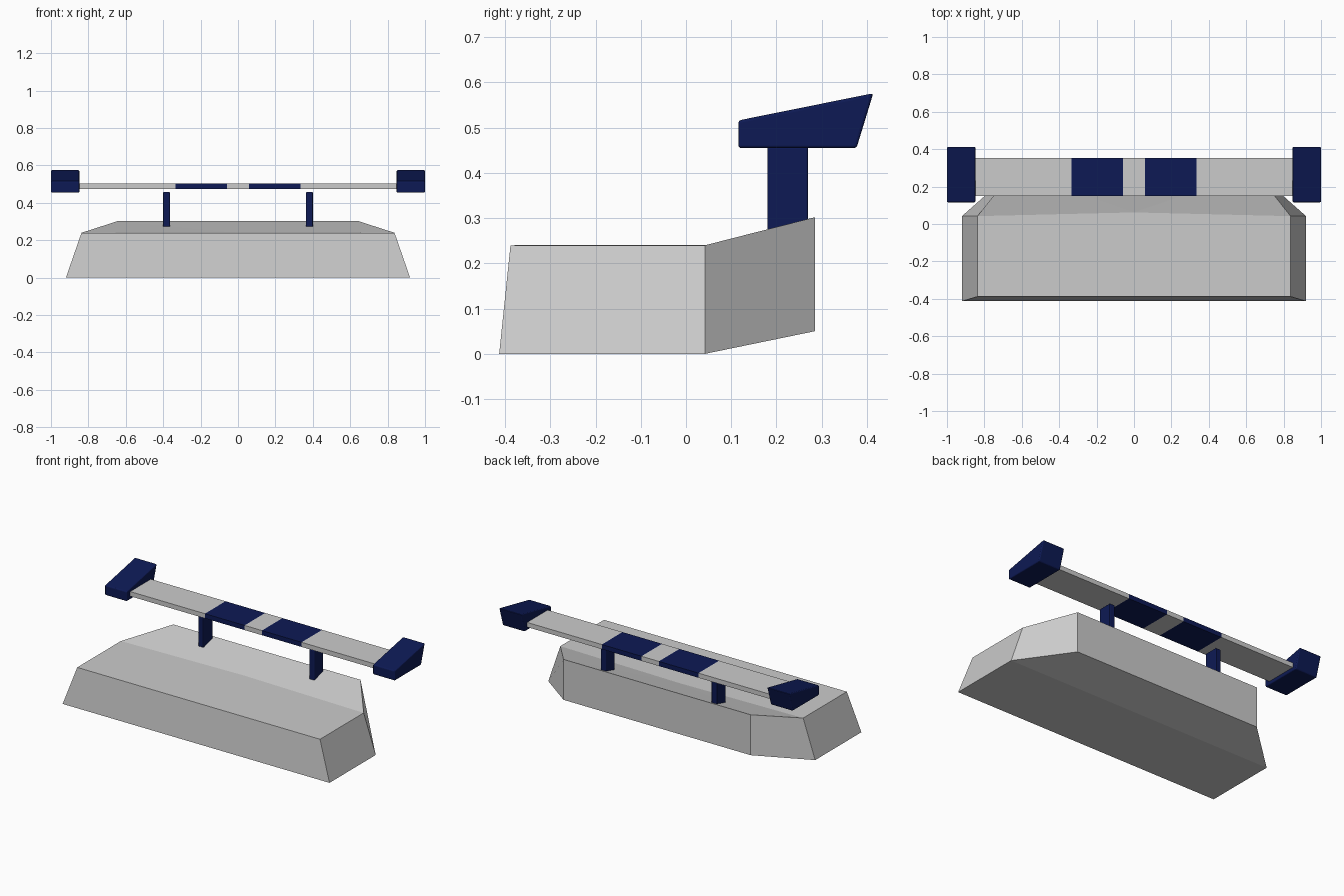
import bpy, bmesh

if "Cube" in bpy.data.objects:
    bpy.data.objects.remove(bpy.data.objects["Cube"])

navy = bpy.data.materials.new("navy_paint")
navy.diffuse_color = (0.004, 0.01, 0.09, 1)
navy.use_nodes = True
navy.node_tree.nodes["Principled BSDF"].inputs["Base Color"].default_value = navy.diffuse_color


def make(name, verts, faces, mat=None, bevel=0):
    me = bpy.data.meshes.new(name)
    me.from_pydata(verts, [], faces)
    bm = bmesh.new()
    bm.from_mesh(me)
    bmesh.ops.recalc_face_normals(bm, faces=bm.faces)
    bm.to_mesh(me)
    bm.free()
    ob = bpy.data.objects.new(name, me)
    bpy.context.collection.objects.link(ob)
    if mat:
        me.materials.append(mat)
    if bevel:
        mod = ob.modifiers.new("soft_edges", 'BEVEL')
        mod.width = bevel
        mod.segments = 3
    return ob


def extrude_x(name, profile, x0, x1, mat=None, bevel=0):
    """Extrude a (y, z) profile between two x positions."""
    n = len(profile)
    verts = [(x, y, z) for x in (x0, x1) for y, z in profile]
    faces = [list(range(n)), list(range(n, 2 * n))]
    faces += [(i, (i + 1) % n, n + (i + 1) % n, n + i) for i in range(n)]
    return make(name, verts, faces, mat, bevel)


def rect(y0, y1, z0, z1):
    return [(y0, z0), (y1, z0), (y1, z1), (y0, z1)]


# Boot body: three cross-sections (half width bottom, top; y and z of each)
sections = [(0.92, -0.413, 0.0, 0.837, -0.388, 0.24),
            (0.92, 0.042, 0.0, 0.837, 0.042, 0.24),
            (0.645, 0.285, 0.05, 0.645, 0.285, 0.302)]
verts = []
for wb, yb, zb, wt, yt, zt in sections:
    verts += [(-wb, yb, zb), (wb, yb, zb), (wt, yt, zt), (-wt, yt, zt)]
verts.append((0, 0.062, 0.241))  # slight bow in the top crease
faces = [(0, 1, 2, 3), (8, 9, 10, 11),
         (0, 1, 5, 4), (4, 5, 9, 8),
         (1, 2, 6, 5), (5, 6, 10, 9),
         (3, 0, 4, 7), (7, 4, 8, 11),
         (3, 2, 6, 12, 7),
         (7, 12, 11), (12, 10, 11), (12, 6, 10)]
make("boot_body", verts, faces)

# Wing blade, split into grey and navy panels
cuts = [-0.86, -0.333, -0.06, 0.06, 0.333, 0.86]
for i, (a, b) in enumerate(zip(cuts, cuts[1:])):
    extrude_x(f"wing_panel_{i + 1}", rect(0.15, 0.353, 0.475, 0.504), a, b,
              navy if i % 2 else None)

# End plates and support posts on both sides
plate = [(0.116, 0.455), (0.377, 0.455), (0.414, 0.576), (0.116, 0.516)]
for side, s in (("left", -1), ("right", 1)):
    extrude_x(f"end_plate_{side}", plate, s * 0.848, s * 1.0, navy, 0.006)
    extrude_x(f"wing_post_{side}", rect(0.18, 0.27, 0.26, 0.458),
              s * 0.364, s * 0.4, navy, 0.005)
